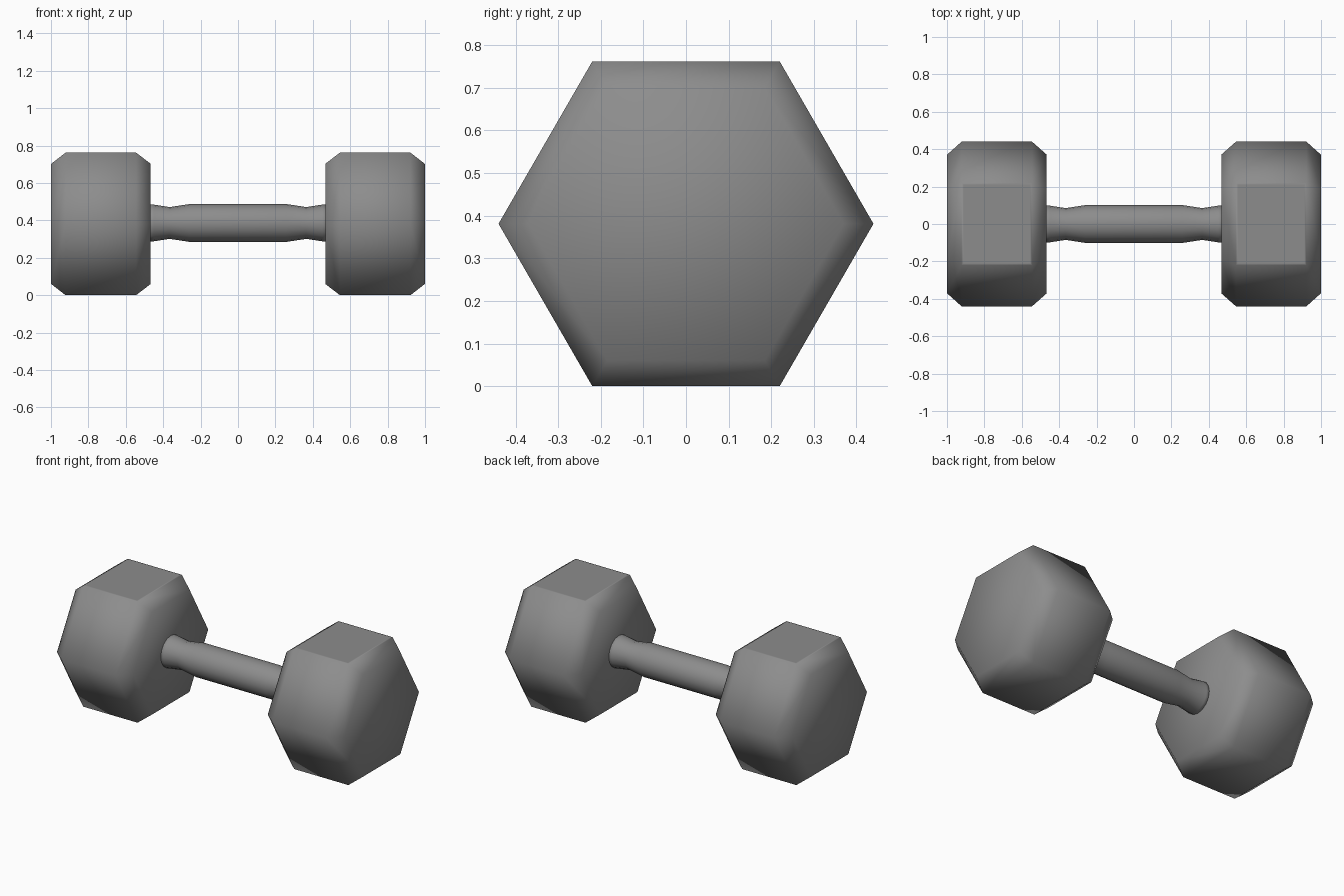
import bpy, bmesh
from math import cos, sin, pi

if "Cube" in bpy.data.objects:
    bpy.data.objects.remove(bpy.data.objects["Cube"])

CZ = 0.381  # axis height

# dark grey rubber and metal
dark = bpy.data.materials.new("dark_grey")
dark.diffuse_color = (0.265, 0.265, 0.265, 1)
dark.use_nodes = True
dark.node_tree.nodes["Principled BSDF"].inputs["Base Color"].default_value = dark.diffuse_color


def lathe(name, profile, sides, start=0.0, panel=False):
    """Skin rings of (x, radius) around the x axis and cap both ends."""
    bm = bmesh.new()
    rings = []
    for x, r in profile:
        rings.append([bm.verts.new((x, r * cos(start + 2 * pi * i / sides),
                                    CZ + r * sin(start + 2 * pi * i / sides)))
                      for i in range(sides)])
    for a, b in zip(rings, rings[1:]):
        for i in range(sides):
            j = (i + 1) % sides
            bm.faces.new((a[i], a[j], b[j], b[i]))
    bm.faces.new(rings[0])
    bm.faces.new(rings[-1])
    bmesh.ops.recalc_face_normals(bm, faces=bm.faces[:])
    for f in bm.faces:
        f.smooth = True
    if panel:
        # crisp flat panel on the top side
        top = max(bm.faces, key=lambda f: f.calc_center_median().z)
        bmesh.ops.inset_individual(bm, faces=[top], thickness=0.015)
        top.smooth = False
        for e in top.edges:
            e.smooth = False
    me = bpy.data.meshes.new(name)
    bm.to_mesh(me)
    bm.free()
    me.materials.append(dark)
    ob = bpy.data.objects.new(name, me)
    bpy.context.collection.objects.link(ob)
    return ob


# hexagonal weights with chamfered ends
for side, label in ((-1, "left"), (1, "right")):
    lathe(label + "_weight",
          [(side * 0.468, 0.372), (side * 0.545, 0.44),
           (side * 0.922, 0.44), (side * 1.0, 0.37)], 6, panel=True)

# handle grip with a narrow neck near each weight
half = [(0.26, 0.101), (0.365, 0.085), (0.45, 0.098), (0.48, 0.10)]
handle = lathe("handle", [(-x, r) for x, r in reversed(half)] + half, 16)
handle.location.z = 0.005
